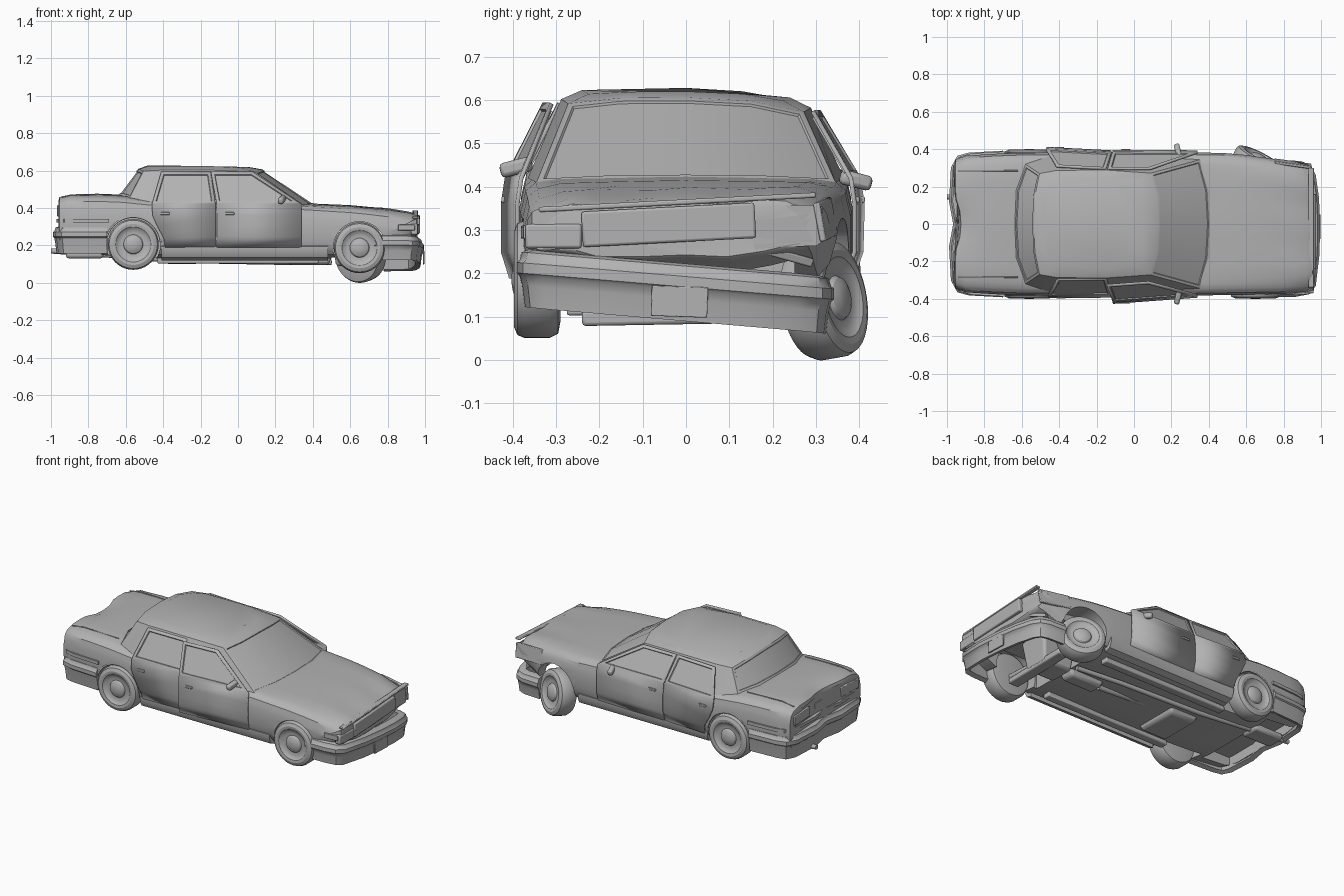
import bpy, bmesh, math
from mathutils import Vector, Matrix

cube = bpy.data.objects.get("Cube")
if cube:
    bpy.data.objects.remove(cube)
grey = bpy.data.materials.new("plain grey")
grey.use_nodes = True
grey.diffuse_color = (0.45, 0.45, 0.45, 1)
grey.node_tree.nodes["Principled BSDF"].inputs["Base Color"].default_value = grey.diffuse_color

def ramp(v, a, b):
    t = min(1, max(0, (v - a) / (b - a)))
    return t * t * (3 - 2 * t)

def crush(p):
    """Collision damage: left nose pushed in, roof sagging, boot lid dented."""
    x, y, z = p
    nose = ramp(x, 0.45, 0.95) * ramp(y, 0, 0.35)
    dent = ramp(-x, 0.8, 0.95) * (1 - ramp(abs(y), 0.03, 0.17)) * ramp(z, 0.25, 0.4)
    sag = ramp(z, 0.45, 0.6) * ramp(y, 0.05, 0.3)
    ripple = 0.004 * math.sin(26 * y + 9 * x) * ramp(x, 0.6, 0.9)
    return Vector((x - 0.02 * nose + 0.03 * dent, y - 0.04 * nose,
                   z + 0.012 * nose - 0.02 * sag + ripple - 0.012 * dent))

def activate(ob):
    for o in bpy.context.selected_objects:
        o.select_set(False)
    ob.select_set(True)
    bpy.context.view_layer.objects.active = ob

def finish(name, bm, angle=35, mods=()):
    bmesh.ops.recalc_face_normals(bm, faces=bm.faces)
    me = bpy.data.meshes.new(name)
    bm.to_mesh(me)
    bm.free()
    me.materials.append(grey)
    ob = bpy.data.objects.new(name, me)
    bpy.context.collection.objects.link(ob)
    activate(ob)
    bpy.ops.object.shade_smooth_by_angle(angle=math.radians(angle))
    for kind, settings in mods:
        m = ob.modifiers.new(kind.title(), kind)
        for k, v in settings.items():
            setattr(m, k, v)
    return ob

def skin(bm, rings, closed=True):
    vs = [[bm.verts.new(p) for p in r] for r in rings]
    n = len(vs[0])
    for a, b in zip(vs, vs[1:]):
        for i in range(n if closed else n - 1):
            bm.faces.new((a[i], a[(i + 1) % n], b[(i + 1) % n], b[i]))
    if closed:
        bm.faces.new(vs[0])
        bm.faces.new(vs[-1])

def box(name, centre, size, turn=(0, 0, 0), bevel=0.006, taper=1):
    bm = bmesh.new()
    bmesh.ops.create_cube(bm, size=1)
    for v in bm.verts:
        k = taper if v.co.z < 0 else 1
        v.co = Vector((v.co.x * size[0] * k, v.co.y * size[1] * k, v.co.z * size[2]))
    for axis, a in zip("XYZ", turn):
        bm.transform(Matrix.Rotation(math.radians(a), 4, axis))
    bm.transform(Matrix.Translation(centre))
    return finish(name, bm, 35, [("BEVEL", dict(width=bevel, segments=2))] if bevel else ())

def lathe(name, profile, place, steps=40):
    """Revolve (radius, axial) points about y."""
    bm = bmesh.new()
    turns = [math.tau * i / steps for i in range(steps)]
    skin(bm, [[(r * math.cos(a), y, r * math.sin(a)) for a in turns] for r, y in profile])
    bm.transform(place)
    return finish(name, bm, 30)

def tube(name, points, radius):
    cu = bpy.data.curves.new(name, "CURVE")
    cu.dimensions, cu.bevel_depth, cu.use_fill_caps = "3D", radius, True
    sp = cu.splines.new("POLY")
    sp.points.add(len(points) - 1)
    for p, co in zip(sp.points, points):
        p.co = (*co, 1)
    cu.materials.append(grey)
    bpy.context.collection.objects.link(bpy.data.objects.new(name, cu))

# Body shell: x, half width, bottom, shoulder height, deck height
stations = [(-.96, .32, .22, .425, .44), (-.955, .345, .18, .44, .46), (-.90, .365, .16, .455, .472),
            (-.75, .375, .15, .455, .473), (-.62, .38, .14, .45, .468), (-.42, .382, .13, .43, .44),
            (0, .385, .125, .42, .43), (.36, .382, .13, .41, .422), (.6, .378, .13, .395, .412),
            (.8, .374, .16, .375, .393), (.92, .365, .22, .35, .372), (.955, .355, .235, .335, .36),
            (.96, .34, .24, .325, .35)]
rings = []
for x, w, zb, zs, zt in stations:
    half = [(0, zb), (w * .6, zb), (w * .9, zb + .02), (w * .97, zb + .055), (w, zb + .11), (w, zs - .07),
            (w - .012, zs - .02), (w - .035, zs), (w - .09, zt - .004), (w * .4, zt), (0, zt + .003)]
    rings.append([(x, y, z) for y, z in half + [(-y, z) for y, z in half[-2:0:-1]]])
bm = bmesh.new()
skin(bm, rings)
bmesh.ops.subdivide_edges(bm, edges=bm.edges, cuts=1, use_grid_fill=True)
for v in bm.verts:
    v.co = crush(v.co)
body = finish("body_shell", bm)

# Cut wheel wells, torn nose corner, bumper gap, engine bay and boot floor
cutters = [box("nose_cutter", (.90, .27, .245), (.24, .22, .18), (8, 0, 0), 0),
           box("nose_gap_cutter", (.95, -.05, .245), (.16, .9, .03), (2, 0, 0), 0),
           box("engine_bay_cutter", (.69, 0, .17), (.38, .5, .22), (0, 0, 0), 0),
           box("boot_floor_cutter", (-.83, 0, .16), (.2, .56, .14), (0, 0, 0), 0)]
for x, z, r in ((-.56, .205, .145), (.65, .187, .14)):
    for s in (-1, 1):
        cutters.append(lathe("wheel_well_cutter", [(r, -.16), (r, .16)], Matrix.Translation((x, s * .4, z))))
activate(body)
for c in cutters:
    m = body.modifiers.new("Cut", "BOOLEAN")
    m.object, m.operation, m.solver = c, "DIFFERENCE", "EXACT"
    bpy.ops.object.modifier_apply(modifier=m.name)
    bpy.data.objects.remove(c)
bpy.ops.object.shade_smooth_by_angle(angle=math.radians(35))

# Cabin: three half rings from windscreen centre round to rear window centre
base = [(.41, 0, .42), (.40, .18, .418), (.355, .345, .41), (-.11, .365, .42), (-.46, .36, .43),
        (-.58, .32, .455), (-.63, .18, .468), (-.64, 0, .468)]
edge = [(.13, 0, .606), (.125, .15, .605), (.09, .272, .592), (-.14, .288, .602), (-.41, .287, .602),
        (-.505, .27, .597), (-.53, .15, .606), (-.535, 0, .608)]
crown = [(.05, 0, .62), (.045, .13, .619), (.02, .225, .614), (-.14, .24, .623), (-.39, .235, .623),
         (-.45, .21, .62), (-.475, .13, .625), (-.48, 0, .628)]
bm = bmesh.new()
skin(bm, [[crush(p) for p in r + [(x, -y, z) for x, y, z in r[-2:0:-1]]] for r in (base, edge, crown)])
bmesh.ops.recalc_face_normals(bm, faces=bm.faces)
bm.faces.ensure_lookup_table()
for panes in [[bm.faces[i] for i in ids] for ids in ((0, 1, 12, 13), (5, 6, 7, 8))]:
    bmesh.ops.inset_region(bm, faces=panes, thickness=.014, depth=0, use_even_offset=True)
    bmesh.ops.inset_region(bm, faces=panes, thickness=.003, depth=-.005, use_even_offset=True)
finish("cabin", bm, 32)

# Doors with inset windows, swung about their front edge
def door(name, side, low, high, swing, arch=0):
    prof = [(.37, .19), (.384, .235), (.389, .25), (.389, .3), (.389, .36), (.38, .42), (.291, .592)]
    sheet = [[(a + (b - a) * ramp(z, .415, .592) + cut * (1 - ramp(z, .2, .38)), side * y, z) for y, z in prof]
             for a, b, cut in zip(low, high, (arch, 0))]
    bm = bmesh.new()
    skin(bm, sheet, closed=False)
    bmesh.ops.recalc_face_normals(bm, faces=bm.faces)
    pane = max(bm.faces, key=lambda f: f.calc_center_median().z)
    if pane.normal.y * side < 0:
        bmesh.ops.reverse_faces(bm, faces=bm.faces)
    bmesh.ops.inset_region(bm, faces=[pane], thickness=.016, depth=0, use_boundary=True, use_even_offset=True)
    bmesh.ops.inset_region(bm, faces=[pane], thickness=.002, depth=-.005, use_even_offset=True)
    a = math.radians(swing)
    hinge = Vector((low[1], side * .385, 0))
    bmesh.ops.rotate(bm, verts=bm.verts, cent=hinge, matrix=Matrix.Rotation(-side * a, 3, "Z"))
    for v in bm.verts:
        v.co.z -= .018 * ramp(v.co.z, .45, .6) * (side > 0)
    finish(name, bm, 25, [("SOLIDIFY", dict(thickness=.01, offset=0))])
    hx = low[0] + .07
    box(name + "_handle", (hx, side * (.392 + (low[1] - hx) * math.sin(a)), .37), (.05, .012, .014), bevel=.003)

door("front_door_right", -1, (-.115, .34), (-.14, .085), 4.2)
door("front_door_left", 1, (-.115, .34), (-.14, .085), .3)
door("rear_door_right", -1, (-.46, -.12), (-.41, -.145), .3, .07)
door("rear_door_left", 1, (-.47, -.12), (-.41, -.145), 3, .07)

# Bumpers and trims: an (outset, z) section swept along an xy path
def sweep(name, path, section, drop=0):
    rings = []
    for i, p in enumerate(path):
        t = (Vector(path[min(i + 1, len(path) - 1)]) - Vector(path[max(i - 1, 0)])).normalized()
        rings.append([(p[0] + t.y * d, p[1] - t.x * d, z - drop * (p[1] + .38)) for d, z in section])
    bm = bmesh.new()
    skin(bm, rings)
    finish(name, bm)

def bumper_section(lo, hi):
    return [(-.04, lo + .01), (-.012, lo), (-.006, lo + .05), (.0, hi - .06), (.007, hi - .054),
            (.007, hi - .03), (0, hi - .024), (-.006, hi - .006), (-.02, hi), (-.05, hi)]

front = [(.73, -.385), (.86, -.383), (.93, -.37), (.965, -.33), (.985, -.16), (.988, 0),
         (.982, .14), (.965, .26), (.94, .31), (.89, .33), (.78, .335)]
sweep("front_bumper", front, bumper_section(.122, .255), .085)
back = [(-.70, .385), (-.88, .375), (-.94, .36), (-.972, .3), (-.982, .12), (-.96, 0),
        (-.982, -.12), (-.972, -.3), (-.94, -.36), (-.88, -.375), (-.70, -.385)]
sweep("rear_bumper", back, bumper_section(.155, .30))
sweep("rear_wrap_trim", [(x * .985, y) for x, y in back], [(-.03, .322), (.003, .322), (.003, .342), (-.03, .342)])
for s, tag in ((-1, "right"), (1, "left")):
    sweep("sill_" + tag, [(-s * -.445 + .035, s * .372), (-s * .445 + .035, s * .372)],
          [(-.05, .12), (-.012, .135), (.004, .165), (.004, .195), (-.05, .205)])
    arc = [math.radians(a) for a in range(5, 176, 10)]
    tube("rear_arch_lip_" + tag, [(-.56 + .147 * math.cos(a), s * .376, .205 + .147 * math.sin(a)) for a in arc], .005)
    box("tail_lamp_" + tag, (-.955, s * .235, .385), (.016, .16, .06), (0, 0, s * 3), .004)
    tube("boot_seam_" + tag, [(-.94, s * .283, .459), (-.86, s * .283, .471), (-.62, s * .285, .465)], .003)
    box("door_mirror_" + tag, (.235, s * .392, .445 if s < 0 else .415), (.03, .075, .034), (-s * 14, 0, s * 14), .01)
    box("chassis_rail_" + tag, (0, s * .25, .118), (.86, .05, .03))

# Nose: grille, lamps, number plates
box("grille", (.957, -.04, .312), (.03, .40, .082), (3, 0, 0))
box("right_headlamp", (.947, -.305, .286), (.035, .13, .056), (0, 0, -4))
box("broken_headlamp", (.89, .23, .30), (.05, .13, .05), (28, 10, -15), .008)
box("lamp_bracket", (.86, .22, .25), (.12, .12, .02), (-15, 12, 20), .004)
box("torn_fender", (.85, .322, .325), (.20, .015, .09), (10, 4, -8), .004)
box("hood_lip", (.948, -.02, .364), (.03, .64, .012), (3, 0, 0), .004)
box("side_lamp", (.90, -.372, .295), (.09, .012, .03), (0, 0, 4), .003)
box("front_number_plate", (.992, -.015, .135), (.008, .13, .07), (-2, 0, 0), .002)
box("rear_number_plate", (-.936, 0, .37), (.014, .16, .06), (0, 0, 0), .002)

# Wheels: tyre, dished rim and domed hub
wheel = [(.10, -.055), (.126, -.05), (.136, -.03), (.136, .028), (.129, .044), (.11, .052), (.094, .05), (.086, .042),
         (.066, .036), (.052, .036), (.046, .046), (.03, .054), (.012, .057)]
for name, x, y, z, yaw, camber in (("rear_wheel_right", -.56, -.345, .205, 180, 0), ("rear_wheel_left", -.56, .345, .205, 0, 0),
                                   ("front_wheel_right", .65, -.345, .187, 180, 0), ("front_wheel_left", .655, .32, .138, -27, 9)):
    lathe(name, wheel, Matrix.Translation((x, y, z)) @ Matrix.Rotation(math.radians(yaw), 4, "Z")
          @ Matrix.Rotation(math.radians(camber), 4, "X"))

# Underside: axles, engine, driveline, exhaust and tank
tube("rear_axle", [(-.56, -.3, .2), (-.56, .3, .2)], .025)
tube("front_axle", [(.65, -.3, .17), (.65, .3, .14)], .018)
box("engine_sump", (.62, 0, .18), (.24, .2, .18), (0, 0, 0), .015, .8)
box("cross_member", (.68, -.02, .10), (.07, .44, .035), (1, 0, 0), .008)
box("gearbox", (.38, 0, .125), (.26, .11, .06), (0, 0, 0), .015, .8)
tube("drive_shaft", [(.26, 0, .12), (-.56, 0, .17)], .016)
tube("exhaust_pipe", [(.5, .1, .11), (.2, .13, .11), (-.35, .14, .12), (-.72, .145, .15), (-1, .145, .17)], .014)
box("silencer", (-.82, .14, .15), (.2, .12, .04), (0, 0, 0), .015)
box("fuel_tank", (-.3, -.06, .12), (.2, .3, .04), (0, 0, 0), .015, .85)
